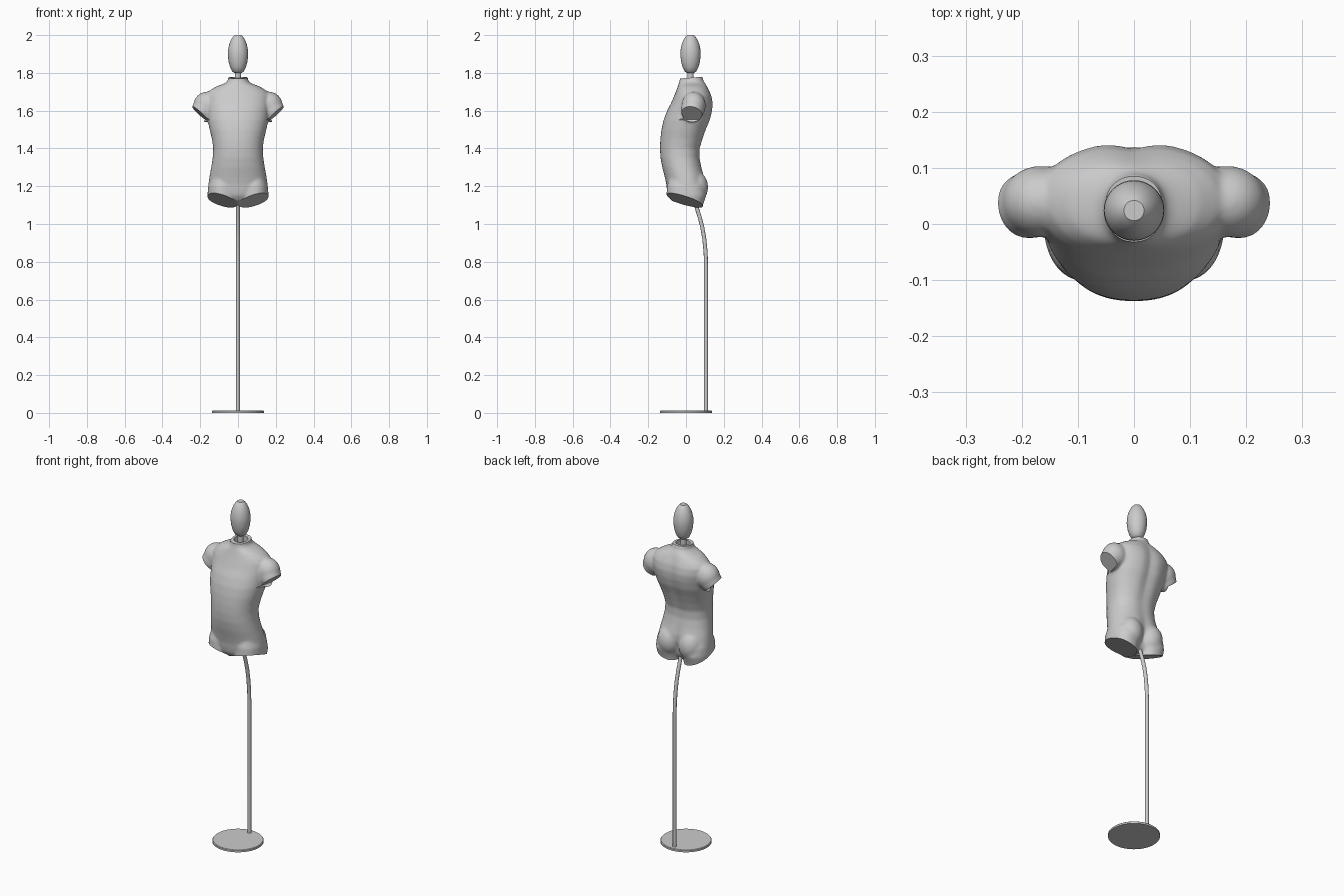
import bpy, bmesh, math
from mathutils import Vector, Matrix

if "Cube" in bpy.data.objects:
    bpy.data.objects.remove(bpy.data.objects["Cube"])

N = 48


def make(name, bm):
    bmesh.ops.recalc_face_normals(bm, faces=bm.faces)
    me = bpy.data.meshes.new(name)
    bm.to_mesh(me)
    bm.free()
    ob = bpy.data.objects.new(name, me)
    bpy.context.collection.objects.link(ob)
    return ob


def finish(ob, angle=40):
    bpy.ops.object.select_all(action='DESELECT')
    ob.select_set(True)
    bpy.context.view_layer.objects.active = ob
    bpy.ops.object.convert(target='MESH')
    bpy.ops.object.shade_smooth_by_angle(angle=math.radians(angle))


def skin(bm, rings):
    vs = [[bm.verts.new(p) for p in r] for r in rings]
    n = len(vs[0])
    for a, b in zip(vs, vs[1:]):
        for i in range(n):
            j = (i + 1) % n
            bm.faces.new((a[i], a[j], b[j], b[i]))
    bm.faces.new(vs[0][::-1])
    bm.faces.new(vs[-1])


def section(z, hw, yf, yb, groove=0, cx=0, power=2.2):
    # body slice: half width, front y, back y, depth of the spine groove
    yc = yf + (yb - yf) * 0.52
    pts = []
    for i in range(N):
        a = 2 * math.pi * i / N
        c, s = math.cos(a), math.sin(a)
        x = hw * math.copysign(abs(c) ** (2 / power), c)
        d = math.copysign(abs(s) ** (2 / power), s)
        y = yc + d * ((yb - yc) if s > 0 else (yc - yf))
        if s > 0:
            y -= groove * math.exp(-(x / 0.03) ** 2)
        pts.append((x + cx, y, z))
    return pts


def lathe(name, profile, cy=0, seg=40):
    bm = bmesh.new()
    skin(bm, [[(r * math.cos(2 * math.pi * i / seg), cy + r * math.sin(2 * math.pi * i / seg), z)
               for i in range(seg)] for z, r in profile])
    ob = make(name, bm)
    finish(ob)
    return ob


def ellipsoid(bm, c, r):
    m = Matrix.Translation(c) @ Matrix.Diagonal((*r, 1))
    bmesh.ops.create_uvsphere(bm, u_segments=32, v_segments=20, radius=1, matrix=m)


# torso trunk
TRUNK = [
    (1.10, .045, -.05, .05, 0), (1.125, .085, -.078, .075, .01), (1.15, .125, -.095, .09, .02),
    (1.18, .152, -.101, .103, .028), (1.21, .157, -.104, .108, .022), (1.25, .151, -.113, .100, .012),
    (1.30, .142, -.126, .085, .006), (1.35, .134, -.135, .075, .005), (1.40, .131, -.138, .076, .006),
    (1.45, .138, -.136, .092, .009), (1.50, .150, -.130, .110, .011), (1.55, .161, -.119, .131, .012),
    (1.60, .166, -.100, .143, .012), (1.64, .172, -.079, .146, .012), (1.68, .170, -.062, .138, .009),
    (1.705, .152, -.052, .126, .006), (1.727, .118, -.044, .114, .003), (1.745, .070, -.038, .102, 0),
    (1.757, .054, -.034, .092, 0), (1.785, .051, -.031, .086, 0)]
bm = bmesh.new()
skin(bm, [section(*s) for s in TRUNK])

# thighs, buttocks, shoulders and upper arms
THIGH = [(1.25, .055, -.085, .07), (1.20, .074, -.101, .098), (1.15, .078, -.103, .106),
         (1.10, .074, -.10, .09), (1.03, .070, -.095, .08)]
for s in (-1, 1):
    skin(bm, [section(*t, cx=s * .084) for t in THIGH])
    ellipsoid(bm, (s * .068, .05, 1.195), (.068, .067, .085))
    ellipsoid(bm, (s * .166, .04, 1.627), (.070, .064, .073))
    ellipsoid(bm, (s * .186, .034, 1.60), (.061, .060, .062))
torso = make("torso", bm)
rm = torso.modifiers.new("fuse", 'REMESH')
rm.mode = 'VOXEL'
rm.voxel_size = 0.006
sm = torso.modifiers.new("soften", 'SMOOTH')
sm.factor = 0.5
sm.iterations = 14

# cutters for the flat arm and leg ends and the neck opening
cutters = []


def add_cutter(bm):
    ob = make("cutter", bm)
    ob.hide_render = True
    mod = torso.modifiers.new("cut", 'BOOLEAN')
    mod.operation = 'DIFFERENCE'
    mod.solver = 'EXACT'
    mod.object = ob
    cutters.append(ob)


def box_cutter(point, normal, size, lift=0):
    n = Vector(normal).normalized()
    q = n.to_track_quat('Z', 'Y')
    c = Vector(point) + n * size[2] / 2 + q @ Vector((0, lift, 0))
    bm = bmesh.new()
    bmesh.ops.create_cube(bm, size=1, matrix=Matrix.Translation(c) @ q.to_matrix().to_4x4()
                          @ Matrix.Diagonal((*size, 1)))
    add_cutter(bm)


for s in (-1, 1):
    box_cutter((s * .167, .035, 1.553), (s * .66, -.15, -.73), (.24, .2, .2), .1)
    box_cutter((s * .09, 0, 1.125), (s * .3, -.32, -1), (.6, .6, .2))
box_cutter((0, .03, 1.775), (0, -.08, 1), (.3, .3, .1))
bm = bmesh.new()
bmesh.ops.create_cone(bm, cap_ends=True, segments=40, radius1=.038, radius2=.038, depth=.1,
                      matrix=Matrix.Translation((0, .027, 1.795)))
add_cutter(bm)
finish(torso, 35)
for c in cutters:
    bpy.data.objects.remove(c)

# head and neck stem
lathe("head", [(1.80, .02), (1.808, .031), (1.83, .042), (1.86, .050), (1.895, .054), (1.92, .053),
               (1.95, .047), (1.975, .037), (1.992, .026), (2.0, .018)], cy=.024)
lathe("neck_stem", [(1.73, .017), (1.805, .017)], cy=.024, seg=24)

# round base plate
lathe("base_plate", [(0, .137), (.010, .137), (.013, .134)], seg=64)

# bent support pole
cu = bpy.data.curves.new("support_pole", 'CURVE')
cu.dimensions = '3D'
cu.bevel_depth = .0105
cu.bevel_resolution = 4
cu.use_fill_caps = True
path = [(.106, .005), (.106, .78), (.104, .85), (.097, .92), (.086, .985), (.070, 1.045), (.052, 1.10), (.035, 1.15)]
sp = cu.splines.new('POLY')
sp.points.add(len(path) - 1)
for p, (y, z) in zip(sp.points, path):
    p.co = (0, y, z, 1)
pole = bpy.data.objects.new("support_pole", cu)
bpy.context.collection.objects.link(pole)
finish(pole)
